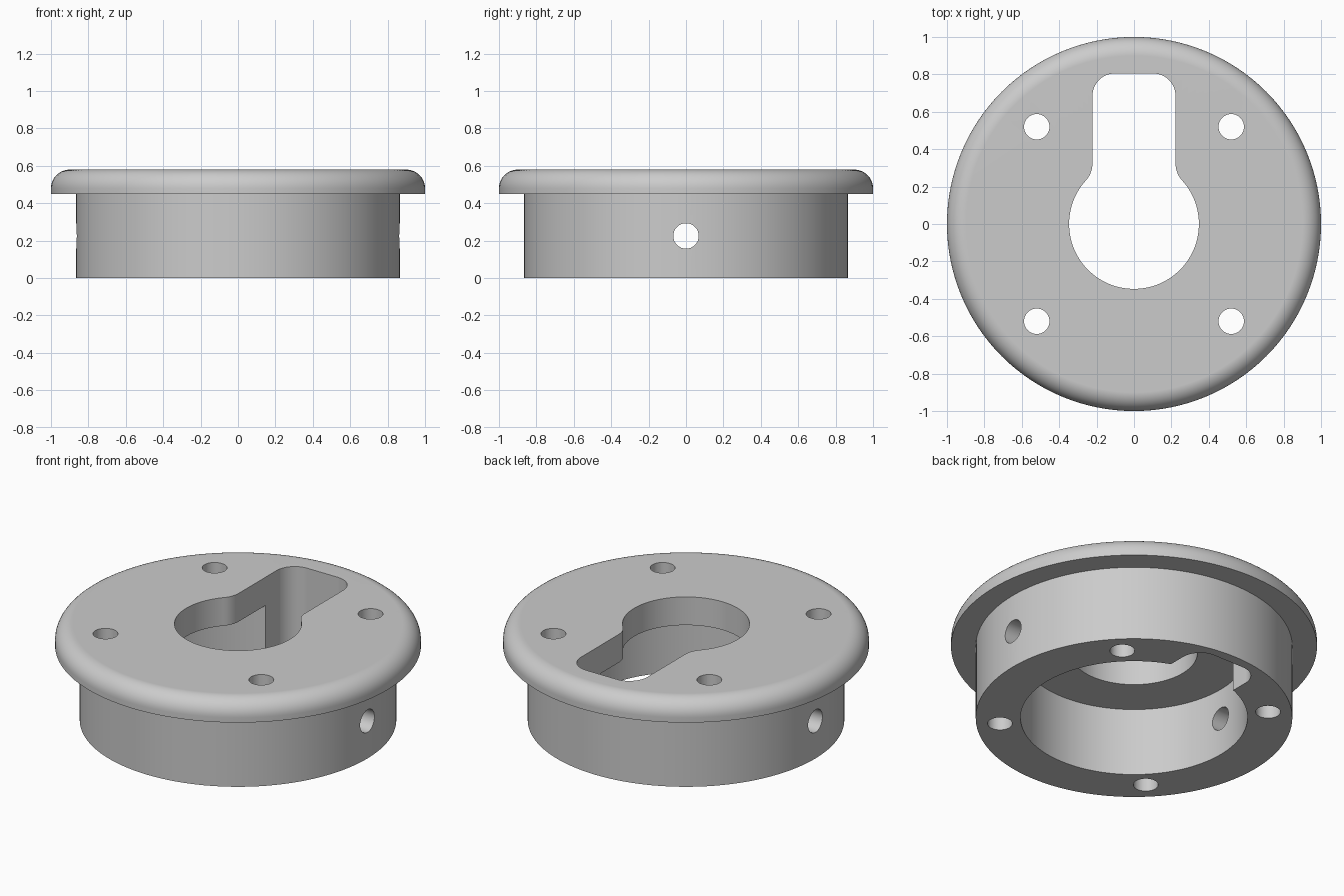
import bpy, bmesh
from math import pi, sin, cos, atan2, hypot, sqrt
from mathutils import Matrix

default = bpy.data.objects.get("Cube")
if default:
    bpy.data.objects.remove(default)

SEGMENTS = 128
HEIGHT, FLANGE_Z, CEILING_Z = 0.58, 0.45, 0.41
FLANGE_R, COLLAR_R, BORE_R, ROUND = 1.0, 0.865, 0.62, 0.1
HOLE_R, BOLT_XY, SIDE_Z = 0.068, 0.52, 0.225
RING_R, SLOT_W, SLOT_END, CORNER, BLEND = 0.347, 0.222, 0.805, 0.12, 0.135

grey = bpy.data.materials.new("plain grey")
grey.use_nodes = True
colour = (0.6, 0.6, 0.6, 1)
grey.diffuse_color = colour
grey.node_tree.nodes["Principled BSDF"].inputs["Base Color"].default_value = colour


def make_object(name, bm):
    bmesh.ops.recalc_face_normals(bm, faces=bm.faces)
    mesh = bpy.data.meshes.new(name)
    bm.to_mesh(mesh)
    bm.free()
    mesh.materials.append(grey)
    obj = bpy.data.objects.new(name, mesh)
    bpy.context.collection.objects.link(obj)
    return obj


def arc(cx, cy, r, start, end, steps):
    return [(cx + r * cos(start + (end - start) * i / steps),
             cy + r * sin(start + (end - start) * i / steps)) for i in range(steps + 1)]


def lathe(name, profile):
    bm = bmesh.new()
    verts = [bm.verts.new((r, 0, z)) for r, z in profile]
    edges = [bm.edges.new((v, verts[i - 1])) for i, v in enumerate(verts)]
    bmesh.ops.spin(bm, geom=verts + edges, cent=(0, 0, 0), axis=(0, 0, 1),
                   angle=2 * pi, steps=SEGMENTS, use_merge=True)
    bmesh.ops.remove_doubles(bm, verts=bm.verts, dist=1e-5)
    return make_object(name, bm)


def prism(name, outline, low, high):
    bm = bmesh.new()
    face = bm.faces.new([bm.verts.new((x, y, low)) for x, y in outline])
    top = bmesh.ops.extrude_face_region(bm, geom=[face])["geom"]
    bmesh.ops.translate(bm, vec=(0, 0, high - low),
                        verts=[v for v in top if isinstance(v, bmesh.types.BMVert)])
    return make_object(name, bm)


def rod(name, length, matrix):
    bm = bmesh.new()
    bmesh.ops.create_cone(bm, cap_ends=True, segments=32, radius1=HOLE_R,
                          radius2=HOLE_R, depth=length, matrix=matrix)
    return make_object(name, bm)


def cut(body, cutter):
    cutter.hide_render = True
    mod = body.modifiers.new("cut", "BOOLEAN")
    mod.operation, mod.solver, mod.object = "DIFFERENCE", "EXACT", cutter
    bpy.ops.object.modifier_apply(modifier=mod.name)
    bpy.data.objects.remove(cutter)


# Flanged collar with a rounded rim and a hollow underside
core = 0.15
profile = [(core, CEILING_Z), (BORE_R, CEILING_Z), (BORE_R, 0), (COLLAR_R, 0),
           (COLLAR_R, FLANGE_Z), (FLANGE_R, FLANGE_Z)]
profile += arc(FLANGE_R - ROUND, HEIGHT - ROUND, ROUND, 0, pi / 2, 10)
profile.append((core, HEIGHT))
body = lathe("flanged_collar", profile)
bpy.context.view_layer.objects.active = body
body.select_set(True)

# Keyhole opening: round hole blended into a slot with rounded corners
bx = SLOT_W + BLEND
by = sqrt((RING_R + BLEND) ** 2 - bx ** 2)
join = atan2(by, bx)
right = arc(0, 0, RING_R, -pi / 2, join, 48)
right += arc(bx, by, BLEND, pi + join, pi, 10)[1:]
right += arc(SLOT_W - CORNER, SLOT_END - CORNER, CORNER, 0, pi / 2, 12)
left = [(-x, y) for x, y in reversed(right[1:])]
cut(body, prism("keyhole_cutter", right + left, -0.1, HEIGHT + 0.1))

# Four vertical bolt holes
for sx in (-1, 1):
    for sy in (-1, 1):
        place = Matrix.Translation((sx * BOLT_XY, sy * BOLT_XY, HEIGHT / 2))
        cut(body, rod("bolt_cutter", 1, place))

# Cross hole through both side walls
place = Matrix.Translation((0, 0, SIDE_Z)) @ Matrix.Rotation(pi / 2, 4, "Y")
cut(body, rod("side_hole_cutter", 3, place))

# Smooth curves, crisp edges, even flat faces
bpy.ops.object.shade_smooth_by_angle(angle=pi / 6)
weighted = body.modifiers.new("even_normals", "WEIGHTED_NORMAL")
weighted.keep_sharp = True
